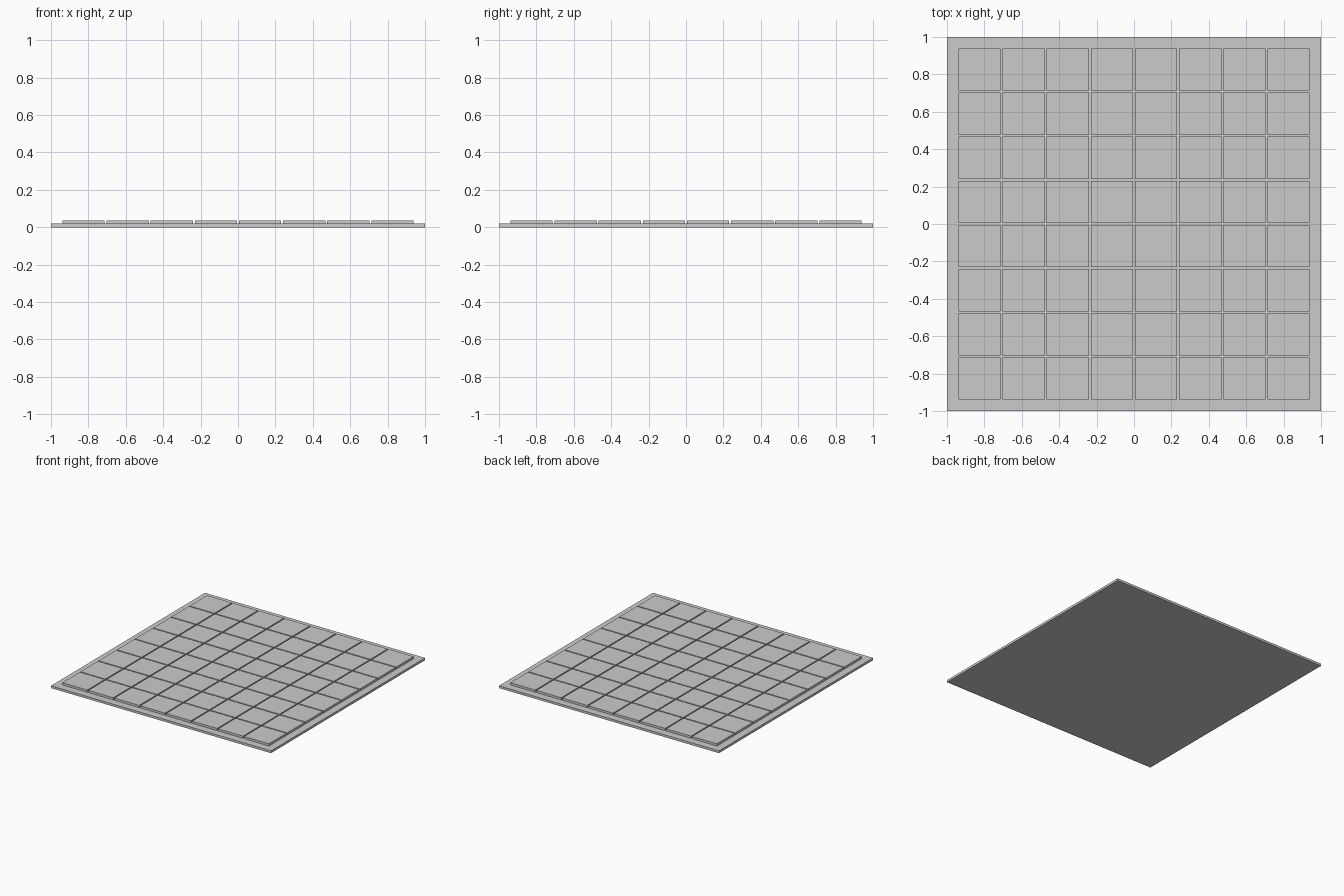
import bpy

if "Cube" in bpy.data.objects:
    bpy.data.objects.remove(bpy.data.objects["Cube"])

BASE_TOP = 0.019
TILE_TOP = 0.0375
TILE = 0.226
PITCH = 0.236
COUNT = 8


def box(name, size, centre):
    bpy.ops.mesh.primitive_cube_add(size=1, location=centre)
    obj = bpy.context.object
    obj.name = name
    obj.scale = size
    bpy.ops.object.transform_apply(location=False, rotation=False, scale=True)
    return obj


# Thin square base board
box("base_board", (2, 2, BASE_TOP), (0, 0, BASE_TOP / 2))

# Raised square tiles: one corner tile repeated along x and y
start = -PITCH * (COUNT - 1) / 2
tiles = box("square_tiles", (TILE, TILE, TILE_TOP - BASE_TOP),
            (start, start, (BASE_TOP + TILE_TOP) / 2))
for label, step in (("columns", (PITCH, 0, 0)), ("rows", (0, PITCH, 0))):
    array = tiles.modifiers.new(label, 'ARRAY')
    array.count = COUNT
    array.use_relative_offset = False
    array.use_constant_offset = True
    array.constant_offset_displace = step
